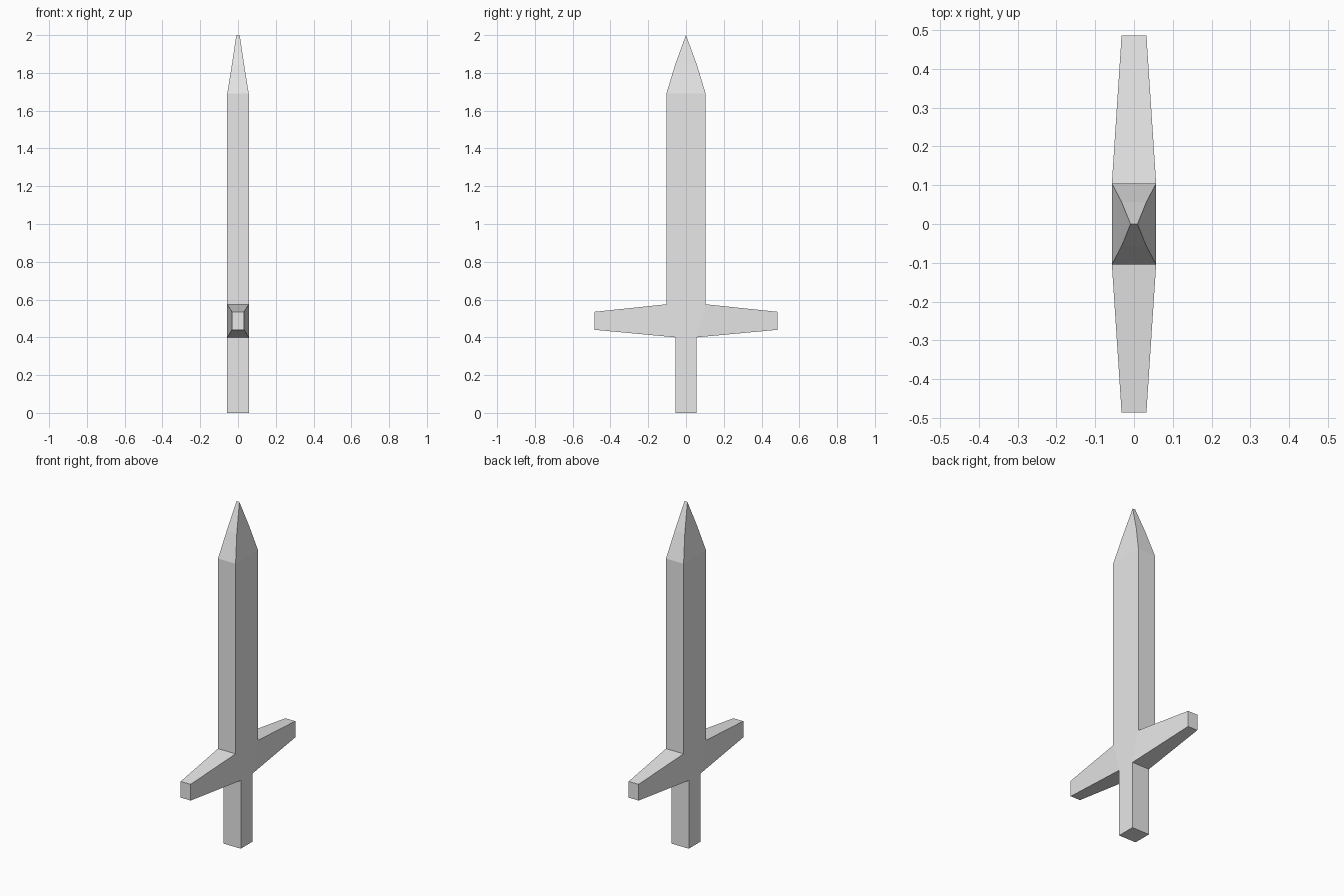
import bpy
import bmesh

cube = bpy.data.objects.get("Cube")
if cube:
    bpy.data.objects.remove(cube, do_unlink=True)

grey = bpy.data.materials.new("plain_grey")
grey.use_nodes = True
grey.diffuse_color = (0.8, 0.8, 0.8, 1)
grey.node_tree.nodes["Principled BSDF"].inputs["Base Color"].default_value = (0.8, 0.8, 0.8, 1)

HALF_X = 0.057          # half thickness of the sword
GRIP_Y, BLADE_Y = 0.055, 0.104
GUARD_LOW, GUARD_HIGH = 0.40, 0.575


def rect(hx, hy, z):
    """Horizontal rectangle of four points."""
    return [(-hx, -hy, z), (hx, -hy, z), (hx, hy, z), (-hx, hy, z)]


def loft(bm, rings, cap_start=False, cap_end=False):
    """Skin neighbouring four-point rings with quads."""
    rows = [[bm.verts.new(p) for p in ring] for ring in rings]
    for a, b in zip(rows, rows[1:]):
        for i in range(4):
            j = (i + 1) % 4
            bm.faces.new((a[i], a[j], b[j], b[i]))
    if cap_start:
        bm.faces.new(rows[0][::-1])
    if cap_end:
        bm.faces.new(rows[-1])


def finish(name, bm):
    bmesh.ops.remove_doubles(bm, verts=bm.verts, dist=0.0005)
    bmesh.ops.recalc_face_normals(bm, faces=bm.faces)
    mesh = bpy.data.meshes.new(name)
    bm.to_mesh(mesh)
    bm.free()
    mesh.materials.append(grey)
    obj = bpy.data.objects.new(name, mesh)
    bpy.context.collection.objects.link(obj)


# Grip: square bar, open where it meets the guard
bm = bmesh.new()
loft(bm, [rect(HALF_X, GRIP_Y, 0), rect(HALF_X, GRIP_Y, GUARD_LOW)], cap_start=True)
finish("grip", bm)

# Guard: thick centre with a tapering arm on each side
bm = bmesh.new()


def arm_ring(hx, y_low, y_high, low, high):
    return [(-hx, y_low, low), (hx, y_low, low), (hx, y_high, high), (-hx, y_high, high)]


tip = (0.032, 0.485, 0.485, 0.44, 0.535)
root = (HALF_X, GRIP_Y, BLADE_Y, GUARD_LOW, GUARD_HIGH)
rings = []
for side, sections in ((-1, (tip, root)), (1, (root, tip))):
    for hx, y_low, y_high, low, high in sections:
        rings.append(arm_ring(hx, side * y_low, side * y_high, low, high))
loft(bm, rings, cap_start=True, cap_end=True)
# Remove the hidden walls between guard, grip and blade
hidden = [f for f in bm.faces
          if abs(f.normal.z) > 0.9 and all(abs(v.co.y) < 0.2 for v in f.verts)]
bm.normal_update()
hidden = [f for f in bm.faces
          if abs(f.normal.z) > 0.9 and all(abs(v.co.y) < 0.2 for v in f.verts)]
bmesh.ops.delete(bm, geom=hidden, context="FACES_ONLY")
finish("guard", bm)

# Blade: straight bar with a curved point that ends in a short ridge
bm = bmesh.new()
loft(bm, [rect(HALF_X, BLADE_Y, GUARD_HIGH),
          rect(HALF_X, BLADE_Y, 1.69),
          rect(0.032, 0.057, 1.845),
          rect(0.009, 0.0002, 2.0)], cap_end=True)
finish("blade", bm)
